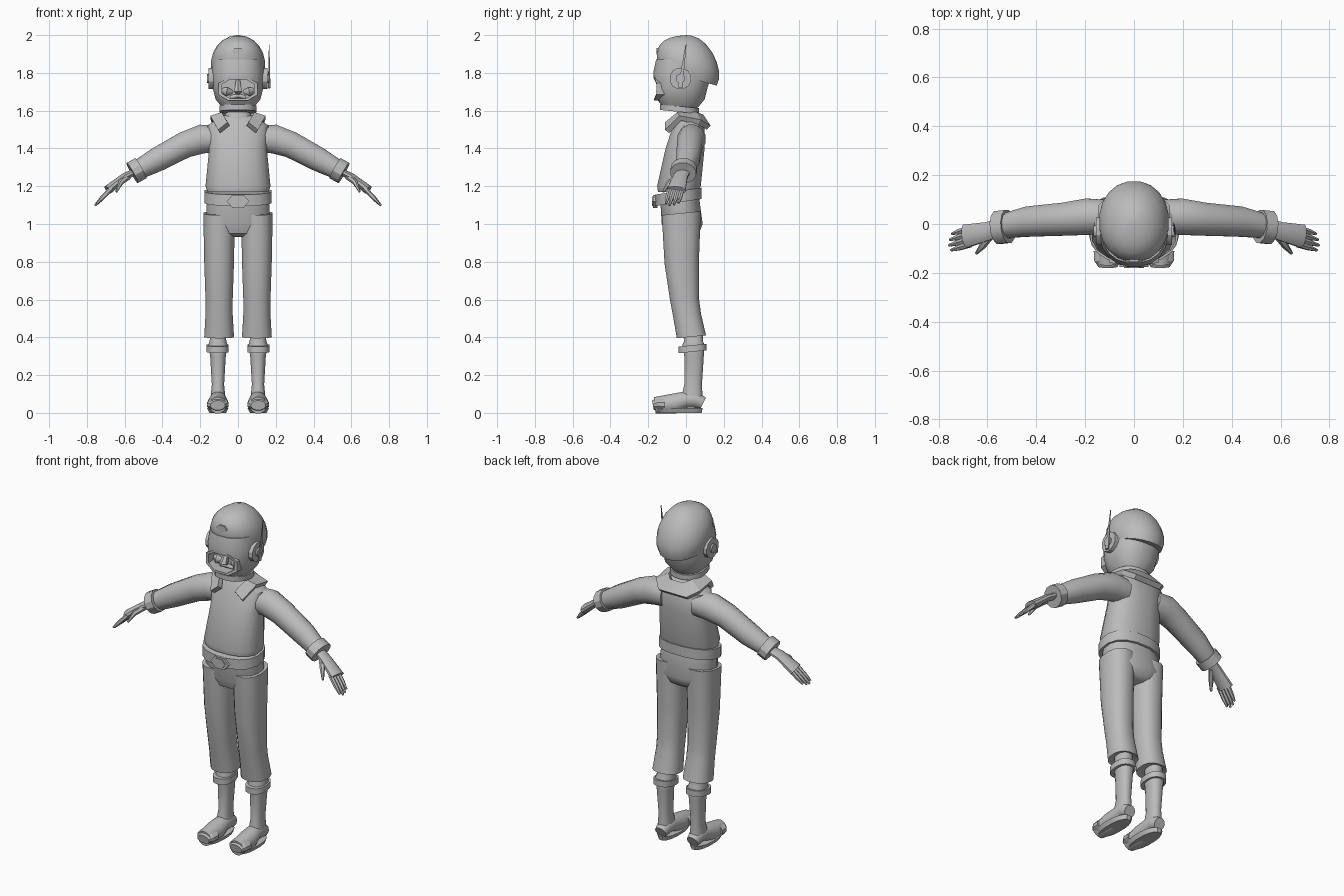
import bpy, bmesh, math
from mathutils import Vector

cube = bpy.data.objects.get("Cube")
if cube:
    bpy.data.objects.remove(cube, do_unlink=True)

GREY = (0.5, 0.5, 0.5, 1)
X_AXIS, Y_AXIS, Z_AXIS = Vector((1, 0, 0)), Vector((0, 1, 0)), Vector((0, 0, 1))
SIDES = {"left": 1, "right": -1}

material = bpy.data.materials.new("plain_grey")
material.use_nodes = True
material.diffuse_color = GREY
material.node_tree.nodes["Principled BSDF"].inputs["Base Color"].default_value = GREY


def finish(name, bm, sharp=40, modifier=None, **settings):
    """Turn a bmesh into a shaded object and apply its modifier."""
    bmesh.ops.recalc_face_normals(bm, faces=bm.faces)
    mesh = bpy.data.meshes.new(name)
    bm.to_mesh(mesh)
    bm.free()
    mesh.materials.append(material)
    part = bpy.data.objects.new(name, mesh)
    bpy.context.collection.objects.link(part)
    bpy.ops.object.select_all(action='DESELECT')
    part.select_set(True)
    bpy.context.view_layer.objects.active = part
    if modifier:
        added = part.modifiers.new(modifier, modifier)
        for key, value in settings.items():
            setattr(added, key, value)
        bpy.ops.object.modifier_apply(modifier=added.name)
    bpy.ops.object.shade_smooth_by_angle(angle=math.radians(sharp))
    return part


def skin(name, rings, closed=False, **options):
    """Bridge equal rings of points; cap the ends unless the loft is closed."""
    bm = bmesh.new()
    loops = [[bm.verts.new(point) for point in ring] for ring in rings]
    following = loops[1:] + loops[:1] if closed else loops[1:]
    for lower, upper in zip(loops, following):
        for i in range(len(lower)):
            bm.faces.new((lower[i - 1], lower[i], upper[i], upper[i - 1]))
    if not closed:
        bm.faces.new(loops[0])
        bm.faces.new(loops[-1])
    return finish(name, bm, **options)


def unit_ring(count, power=1.0):
    """Points round a circle; a power below one squares it off."""
    for i in range(count):
        turn = math.tau * (i + 0.5) / count
        c, s = math.cos(turn), math.sin(turn)
        yield math.copysign(abs(c) ** power, c), math.copysign(abs(s) ** power, s)


def column(name, rows, x=0, side=1, count=16, tilt=0, **options):
    """Upright loft through rows of height, half width, front y and back y."""
    rings = []
    for z, width, front, back in rows:
        ring = []
        for c, s in unit_ring(count, 0.85):
            y = (front + back) / 2 + s * (back - front) / 2
            ring.append((side * (x + width * c), y, z + tilt * y))
        rings.append(ring)
    return skin(name, rings, **options)


def band(name, z, height, *shape, **options):
    """Straight strap with the same outline at top and bottom."""
    return column(name, [(z, *shape), (z + height, *shape)], sharp=30, **options)


def tube(name, path, radii, across, flat=1.0, side=1, count=10, **options):
    """Loft along a path; each radius lies along one axis, flattened on the other."""
    path = [Vector(point) for point in path]
    rings = []
    for i, (point, radius) in enumerate(zip(path, radii)):
        along = path[min(i + 1, len(path) - 1)] - path[max(i - 1, 0)]
        u = (across - across.project(along)).normalized() * radius
        v = along.normalized().cross(u) * flat
        ring = [point + u * c + v * s for c, s in unit_ring(count)]
        rings.append([(side * p.x, p.y, p.z) for p in ring])
    return skin(name, rings, **options)


def plate(name, count, width, height, z, front, back):
    """Polygon facing the front, with a flat top and bottom."""
    outline = [(width * s, z + height * c) for c, s in unit_ring(count)]
    return skin(name, [[(px, y, pz) for px, pz in outline] for y in (front, back)], sharp=20)


# Jacket body, belt with buckle, hips
column("jacket", [(1.17, .165, -.15, .07), (1.2, .175, -.155, .08), (1.4, .155, -.11, .1),
                  (1.52, .165, -.07, .1), (1.56, .11, -.05, .08), (1.58, .06, -.04, .06)])
band("belt", 1.12, .06, .18, -.165, .085, tilt=.15)
plate("belt_buckle", 6, .06, .04, 1.12, -.175, -.15)
plate("buckle_face", 6, .04, .03, 1.12, -.18, -.17)
column("hips", [(1.15, .165, -.14, .07), (1, .175, -.13, .09), (.95, .15, -.11, .07),
                (.93, .09, -.07, .04)])

# Neck and wide jacket collar
column("neck", [(1.5, .07, -.05, .06), (1.58, .07, -.05, .06), (1.6, .05, -.04, .05),
                (1.66, .05, -.04, .06)])
inner_edge = [(.05, -.1, 1.53), (.08, -.04, 1.58), (.07, .05, 1.58), (.04, .08, 1.57)]
outer_edge = [(.1, -.1, 1.49), (.14, -.03, 1.56), (.14, .07, 1.54), (.09, .12, 1.51)]
collar = bmesh.new()
edges = [[collar.verts.new((side * x, y, z)) for side, line in ((1, edge), (-1, reversed(edge)))
          for x, y, z in line] for edge in (inner_edge, outer_edge)]
for i in range(len(edges[0]) - 1):
    collar.faces.new((edges[0][i], edges[1][i], edges[1][i + 1], edges[0][i + 1]))
finish("jacket_collar", collar, sharp=25, modifier='SOLIDIFY', thickness=.03, offset=0)

# Mask with a face opening cut out, and a raised frame around it
OPENING = [(.1 * c, .06 * s) for c, s in unit_ring(8, 0.8)]
OPENING_Z = 1.715
cutter = skin("face_cutter", [[(x, y, OPENING_Z + z) for x, z in OPENING] for y in (-.3, -.1)])
cutter.hide_render = True
column("helmet_mask", [(1.6, .07, -.11, .05), (1.66, .12, -.155, .1), (1.72, .135, -.17, .115),
                       (1.8, .142, -.175, .14), (1.87, .135, -.16, .14)], count=20,
       modifier='BOOLEAN', object=cutter, operation='DIFFERENCE', solver='EXACT')
bpy.data.objects.remove(cutter, do_unlink=True)
frame_section = [(.9, -.12), (.9, -.18), (1.1, -.18), (1.1, -.12)]
skin("opening_frame", [[(x * scale, y + abs(x) / 4, OPENING_Z + z * scale) for x, z in OPENING]
                       for scale, y in frame_section], closed=True, sharp=25)

# Face inside the opening
tube("nose", [(0, -.1, 1.77), (0, -.135, 1.7), (0, -.11, 1.69)], (.01, .024, .01), X_AXIS, count=6)
tube("mouth", [(-.04, -.1, 1.67), (0, -.11, 1.68), (.04, -.1, 1.67)], (.01, .012, .01), Z_AXIS)
band("chin_strap", 1.59, .03, .1, -.14, .07, tilt=-.1)

# Cap: a dome whose hem drops towards the back
dome = []
for step in range(8):
    rise = -.4 + step * .27
    ring = [(.145 * c * math.cos(rise), .01 + .168 * s * math.cos(rise))
            for c, s in unit_ring(20, 0.95)]
    dome.append([(x, y, 1.84 + .16 * math.sin(rise) - .3 * y * math.cos(rise)) for x, y in ring])
skin("cap", dome)
plate("cap_badge", 6, .035, .02, 1.915, -.155, -.12)

# Aerial beside the ear
tube("aerial", [(.165, -.03, 1.72), (.165, -.02, 1.8), (.165, 0, 1.95)], (.014, .01, .003),
     Y_AXIS, flat=.5, count=6)

for word, side in SIDES.items():
    # Cheek and ear piece
    tube(word + "_cheek", [(.03, -.1, 1.7), (.06, -.11, 1.7), (.08, -.1, 1.71)],
         (.01, .025, .015), Z_AXIS, flat=.8, side=side)
    for piece, reach, radius in (("ear_pad", .155, .058), ("ear_knob", .165, .025)):
        tube(f"{word}_{piece}", [(.1, -.03, 1.77), (reach, -.03, 1.77)], (radius, radius),
             Y_AXIS, side=side, sharp=30, count=12)

    # Sleeve and cuff
    tube(word + "_sleeve", [(.1, .03, 1.45), (.19, .03, 1.45), (.28, .02, 1.42),
                            (.43, .01, 1.34), (.54, -.01, 1.28)],
         (.07, .077, .07, .064, .05), Y_AXIS, flat=1.03, side=side, count=12)
    tube(word + "_sleeve_cuff", [(.515, -.01, 1.295), (.56, -.015, 1.27)], (.07, .07),
         Y_AXIS, flat=.9, side=side, count=12, sharp=30)

    # Hand with four fingers and a thumb
    tube(word + "_palm", [(.54, -.01, 1.28), (.6, -.03, 1.25), (.69, -.05, 1.18)],
         (.035, .04, .05), Y_AXIS, flat=.5, side=side)
    for k, finger in enumerate(("little", "ring", "middle", "index")):
        root = Vector((.67, -.018 - .022 * k, 1.19))
        stretch = Vector((.085, -.025, -.09)) * (1.05 - .1 * abs(k - 1.7))
        tube(f"{word}_{finger}_finger", [root, root + stretch * .6, root + stretch],
             (.013, .012, .006), Y_AXIS, side=side, count=6)
    tube(word + "_thumb", [(.58, -.04, 1.25), (.62, -.09, 1.22), (.645, -.12, 1.17)],
         (.016, .014, .006), X_AXIS, side=side, count=6)

    # Trouser leg, flared at the hem
    column(word + "_trouser_leg", [(1.06, .085, -.13, .08), (.8, .08, -.115, .07),
                                   (.6, .073, -.085, .07), (.52, .073, -.07, .08),
                                   (.4, .08, -.05, .107), (.41, .05, -.02, .08)],
           x=.1, side=side, tilt=.1)

    # Boot shaft with folds and a strap
    column(word + "_boot_shaft", [(.43, .04, -.02, .09), (.38, .045, -.01, .09),
                                  (.36, .052, -.02, .1), (.3, .042, -.01, .095),
                                  (.15, .033, -.01, .085), (.06, .042, -.03, .09)],
           x=.106, side=side)
    band(word + "_boot_strap", .32, .035, .06, -.04, .11, x=.108, side=side, tilt=.1)

    # Foot, toe cap and sole
    tube(word + "_boot_foot", [(.105, .09, .05), (.105, .05, .07), (.105, 0, .07),
                               (.107, -.06, .05), (.107, -.165, .04)],
         (.035, .045, .045, .055, .045), X_AXIS, side=side, count=12)
    tube(word + "_toe_cap", [(.107, -.11, .045), (.107, -.15, .045), (.107, -.175, .04)],
         (.06, .058, .04), X_AXIS, flat=.65, side=side, count=12, sharp=30)
    column(word + "_boot_sole", [(0, .045, -.15, .085), (.025, .057, -.17, .09)],
           x=.107, side=side, sharp=30)
